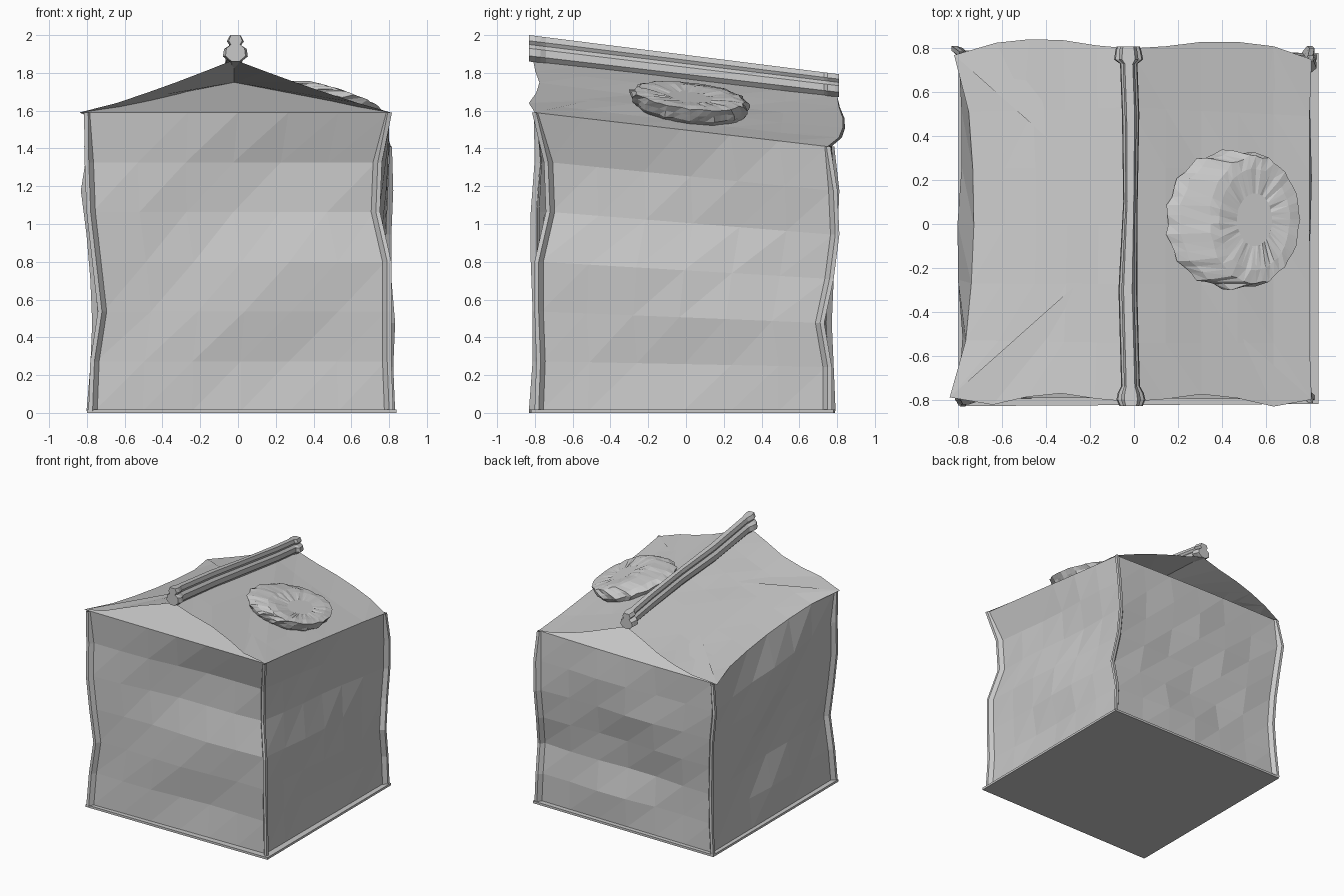
import bpy
import math
import random
from mathutils import Vector

random.seed(4)
if "Cube" in bpy.data.objects:
    bpy.data.objects.remove(bpy.data.objects["Cube"])

board = bpy.data.materials.new("pale grey board")
board.use_nodes = True
board.diffuse_color = (0.58, 0.58, 0.58, 1)
board.node_tree.nodes["Principled BSDF"].inputs["Base Color"].default_value = board.diffuse_color


def make(name, verts, faces):
    mesh = bpy.data.meshes.new(name)
    mesh.from_pydata([tuple(v) for v in verts], [], faces)
    mesh.materials.append(board)
    mesh.update()
    obj = bpy.data.objects.new(name, mesh)
    bpy.context.collection.objects.link(obj)
    return obj


def loft(name, rows, closed=False, caps=False, flip=False, tri=False):
    """Skin a list of equal-length point rows."""
    n = len(rows[0])
    faces = []
    for r in range(len(rows) - 1):
        for c in range(n if closed else n - 1):
            d = (c + 1) % n
            q = (r * n + c, r * n + d, (r + 1) * n + d, (r + 1) * n + c)
            faces += [(q[0], q[1], q[2]), (q[0], q[2], q[3])] if tri else [q]
    if caps:
        faces += [tuple(reversed(range(n))), tuple(range((len(rows) - 1) * n, len(rows) * n))]
    if flip:
        faces = [tuple(reversed(f)) for f in faces]
    return make(name, [p for row in rows for p in row], faces)


# Crumpled corner lines, bottom to top: x and y distances in hundredths
ROWS = 6
FRONT_Z, BACK_Z = 1.59, 1.41
LINES = {
    (-1, -1): ((76, 75, 71, 74, 77, 78, 80), (80, 78, 78, 79, 79, 77, 79)),
    (1, -1): ((79, 78, 78, 78, 72, 73, 80), (77, 76, 77, 77, 71, 72, 80)),
    (1, 1): ((80, 79, 80, 78, 78, 79, 80), (74, 74, 70, 75, 78, 77, 75)),
    (-1, 1): ((77, 75, 74, 75, 77, 80, 78), (76, 75, 74, 75, 77, 78, 77)),
}


def corner(key, i):
    sx, sy = key
    top = FRONT_Z if sy < 0 else BACK_Z
    xs, ys = LINES[key]
    return Vector((sx * xs[i] / 100, sy * ys[i] / 100, 0.01 + (top - 0.01) * i / ROWS))


# Four walls with diagonal dents: name, outward, eave bow, dent start row, dent slope
COLS = 6
keys = list(LINES)
WALLS = [("front_wall", (0, -1, 0), 0, 2.1, 0.6), ("left_wall", (1, 0, 0), 0, 2.5, -0.5),
         ("back_wall", (0, 1, 0), 0.01, 4.5, -0.7), ("right_wall", (-1, 0, 0), -0.06, 4.5, 0.8)]
eaves = {}
for w, (name, out, bow, start, slope) in enumerate(WALLS):
    ka, kb = keys[w], keys[(w + 1) % 4]
    rows = []
    for i in range(ROWS + 1):
        row = []
        for j in range(COLS + 1):
            p = corner(ka, i).lerp(corner(kb, i), j / COLS)
            fade = math.sin(math.pi * j / COLS)
            if i == ROWS:
                p += Vector(out) * bow * fade
            elif i > 0:
                wave = math.cos(math.pi / 2 * (i - start - slope * (j - COLS / 2)))
                p += Vector(out) * 0.02 * wave * fade
            row.append(p)
        rows.append(row)
    eaves[name] = rows[-1]
    loft(name, rows, tri=True)

# Crimped seams standing proud of the corners
for (sx, sy), name in zip(keys, ["front_right", "front_left", "back_left", "back_right"]):
    rows = []
    for i in range(ROWS + 1):
        p = corner((sx, sy), i)
        tip = 0.015 if i == ROWS else 0.032
        rows.append([p + Vector((-sx * 0.015, sy * 0.002, 0)),
                     p + Vector((sx * (tip - 0.022), sy * tip, 0)),
                     p + Vector((sx * tip, sy * tip, 0)),
                     p + Vector((sx * tip, sy * (tip - 0.022), 0)),
                     p + Vector((sx * 0.002, -sy * 0.015, 0))])
    loft(name + "_seam", rows, flip=sx * sy > 0)

# Base plate with a narrow rim
rim = [(-0.8, -0.83), (0.84, -0.82), (0.84, 0.78), (-0.8, 0.79)]
loft("base_plate", [[(x, y, z) for x, y in rim] for z in (0, 0.018)], closed=True, caps=True)

# Sloping roof panels, lower at the back, with wavy front and back edges
RIDGE_X = -0.02
FRONT_EDGE = (0, -0.03, 0.01, 0.03, 0.01, 0)
BACK_EDGE = (0, 0.05, 0.06, 0.05, 0.02, 0)
UP = len(FRONT_EDGE) - 1
edges = {}
for side, name in ((1, "left"), (-1, "right")):
    line = eaves[name + "_wall"]
    line = line if side > 0 else line[::-1]
    rows = []
    for v in range(UP + 1):
        t = v / UP
        row = []
        for j, e in enumerate(line):
            s = j / COLS
            ridge = Vector((RIDGE_X, -0.81 + 1.61 * s, 1.87 - 0.19 * s))
            p = e.lerp(ridge, t)
            p.y += FRONT_EDGE[v] if j == 0 else BACK_EDGE[v] if j == COLS else 0
            p.z -= 0.01 * math.sin(math.pi * t)
            if 0 < j < COLS and 0 < v < UP:
                p.z += random.uniform(-0.006, 0.006)
            if v == 0 and j in (0, COLS):
                p.x += side * (0.04 if side < 0 else 0.01)
            row.append(p)
        rows.append(row)
    loft(name + "_roof", rows, flip=side < 0, tri=True)
    edges[side] = ([r[0] for r in rows], [r[-1] for r in rows])

# Gable ends tucked inward under the roof
for k, name, apex in ((0, "front", (RIDGE_X, -0.06, 1.75)), (1, "back", (RIDGE_X, 0.06, 1.72))):
    bottom = eaves["front_wall"] if k == 0 else eaves["back_wall"][::-1]
    outline = edges[-1][k][::-1] + bottom + edges[1][k]
    n = len(outline)
    fan = [(i, i + 1, n) for i in range(n - 1)]
    make(name + "_gable_fold", outline + [apex], fan if k == 0 else [f[::-1] for f in fan])

# Rolled ridge fin, flaring at both ends
half = [(0.025, -0.01), (0.066, 0.02), (0.06, 0.06), (0.03, 0.08), (0.045, 0.1), (0.03, 0.13)]
section = half + [(-x, z) for x, z in reversed(half)]
rows = []
for y, width in ((-0.83, 0.8), (-0.8, 1), (-0.77, 0.9), (-0.74, 0.65), (-0.3, 0.65), (0.1, 0.5),
                 (0.5, 0.6), (0.73, 0.6), (0.75, 1), (0.79, 0.9), (0.81, 0.8)):
    base = 1.87 - 0.19 * (y + 0.83) / 1.64
    drift = RIDGE_X + 0.008 * math.sin(5 * y)
    rows.append([(drift + x * width, y, base + z * (1 - 0.08 * (y + 0.83))) for x, z in section])
loft("ridge_fin", rows, closed=True, caps=True, flip=True)


# Crushed screw cap with a scalloped rim on the left slope
def slope_z(x, y):
    ridge = 1.775 - 0.116 * y
    eave = 1.5 - 0.112 * y
    return ridge + (eave - ridge) * (x - RIDGE_X) / 0.82


STEPS = 45
rows = []
for cx, rx, ry, lift, flute in ((0.41, 0.25, 0.29, -0.02, 0), (0.43, 0.28, 0.31, 0.02, 0.025),
                                (0.47, 0.26, 0.31, 0.055, 0.03), (0.55, 0.205, 0.29, 0.095, 0.02),
                                (0.55, 0.16, 0.23, 0.1, 0), (0.55, 0.08, 0.12, 0.09, 0)):
    row = []
    for i in range(STEPS):
        a = math.tau * i / STEPS
        r = 1 + flute * math.cos(15 * a) + random.uniform(-0.015, 0.015)
        x, y = cx + rx * r * math.cos(a), 0.02 + ry * r * math.sin(a)
        row.append((x, y, slope_z(x, y) + lift + random.uniform(-0.004, 0.004)))
    rows.append(row)
loft("screw_cap", rows, closed=True, caps=True, tri=True)
